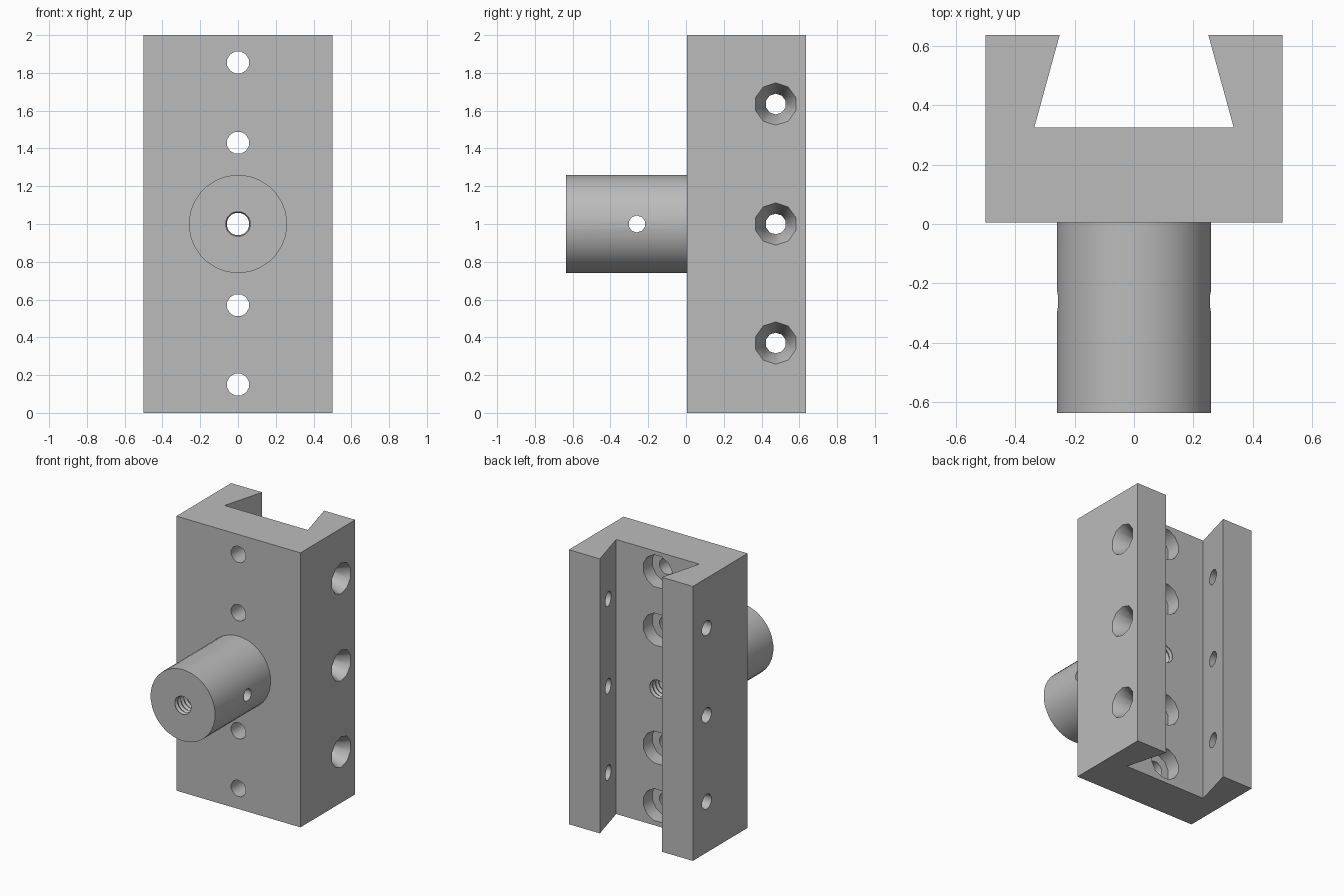
import bpy, bmesh, math
from mathutils import Vector

cube = bpy.data.objects.get("Cube")
if cube:
    bpy.data.objects.remove(cube, do_unlink=True)

grey = bpy.data.materials.new("machined grey")
grey.use_nodes = True
colour = (0.5, 0.5, 0.5, 1)
grey.diffuse_color = colour
grey.node_tree.nodes["Principled BSDF"].inputs["Base Color"].default_value = colour


def make_object(name, bm):
    bmesh.ops.recalc_face_normals(bm, faces=bm.faces)
    mesh = bpy.data.meshes.new(name)
    bm.to_mesh(mesh)
    bm.free()
    mesh.materials.append(grey)
    obj = bpy.data.objects.new(name, mesh)
    bpy.context.collection.objects.link(obj)
    return obj


def lathe(name, profile, axis, centre, sides):
    """Closed solid turned about the x or y axis; profile is (position, radius)."""
    bm = bmesh.new()
    rings = []
    for pos, r in profile:
        ring = []
        for i in range(sides):
            a = math.tau * (i + 0.5) / sides
            u, v = r * math.cos(a), r * math.sin(a)
            co = Vector((pos, u, v)) if axis == "x" else Vector((u, pos, v))
            ring.append(bm.verts.new(co + Vector(centre)))
        rings.append(ring)
    for a, b in zip(rings, rings[1:]):
        for i in range(sides):
            j = (i + 1) % sides
            bm.faces.new((a[i], a[j], b[j], b[i]))
    bm.faces.new(rings[0])
    bm.faces.new(rings[-1])
    return make_object(name, bm)


def combine(target, tool, operation):
    mod = target.modifiers.new(operation.lower(), "BOOLEAN")
    mod.operation, mod.solver, mod.object = operation, "EXACT", tool
    bpy.context.view_layer.objects.active = target
    bpy.ops.object.modifier_apply(modifier=mod.name)
    bpy.data.objects.remove(tool, do_unlink=True)


# Block with a dovetail slot, extruded upwards
FRONT, FLOOR, BACK, HEIGHT = 0.005, 0.325, 0.635, 2.0
half = [(0.5, FRONT), (0.5, BACK), (0.25, BACK), (0.335, FLOOR)]
outline = half + [(-x, y) for x, y in reversed(half)]
bm = bmesh.new()
base = bm.faces.new([bm.verts.new((x, y, 0)) for x, y in outline])
top = bmesh.ops.extrude_face_region(bm, geom=[base])["geom"]
bmesh.ops.translate(bm, vec=(0, 0, HEIGHT),
                    verts=[g for g in top if isinstance(g, bmesh.types.BMVert)])
body = make_object("dovetail_mount", bm)

# Round shaft on the front
shaft = lathe("shaft", [(-BACK, 0.26), (0.1, 0.26)], "y", (0, 0, 1), 32)
combine(body, shaft, "UNION")

# Counterbored mounting holes through the slot floor
bore = [(-0.1, 0.06), (0.22, 0.06), (0.22, 0.12), (0.4, 0.12)]
for z in (0.15, 0.57, 1.43, 1.855):
    combine(body, lathe("mounting_hole", bore, "y", (0, 0, z), 12), "DIFFERENCE")

# Clamp holes through both jaws, countersunk on the left jaw
sink = [(-0.6, 0.055), (0.38, 0.055), (0.5, 0.112), (0.6, 0.112)]
for z in (0.37, 1.0, 1.635):
    combine(body, lathe("clamp_hole", sink, "x", (0, 0.475, z), 10), "DIFFERENCE")

# Threaded hole along the shaft
pitch, start = 0.035, -0.68
thread = [(start + i * pitch / 2, 0.07 if i % 2 else 0.06) for i in range(61)]
combine(body, lathe("threaded_hole", thread, "y", (0, 0, 1), 16), "DIFFERENCE")

# Cross pin hole through the shaft
pin = lathe("pin_hole", [(-0.4, 0.045), (0.4, 0.045)], "x", (0, -0.26, 1), 10)
combine(body, pin, "DIFFERENCE")

# Smooth the round walls and keep the machined edges sharp
bpy.ops.object.select_all(action="DESELECT")
body.select_set(True)
bpy.context.view_layer.objects.active = body
bpy.ops.object.shade_smooth_by_angle(angle=math.radians(40))
